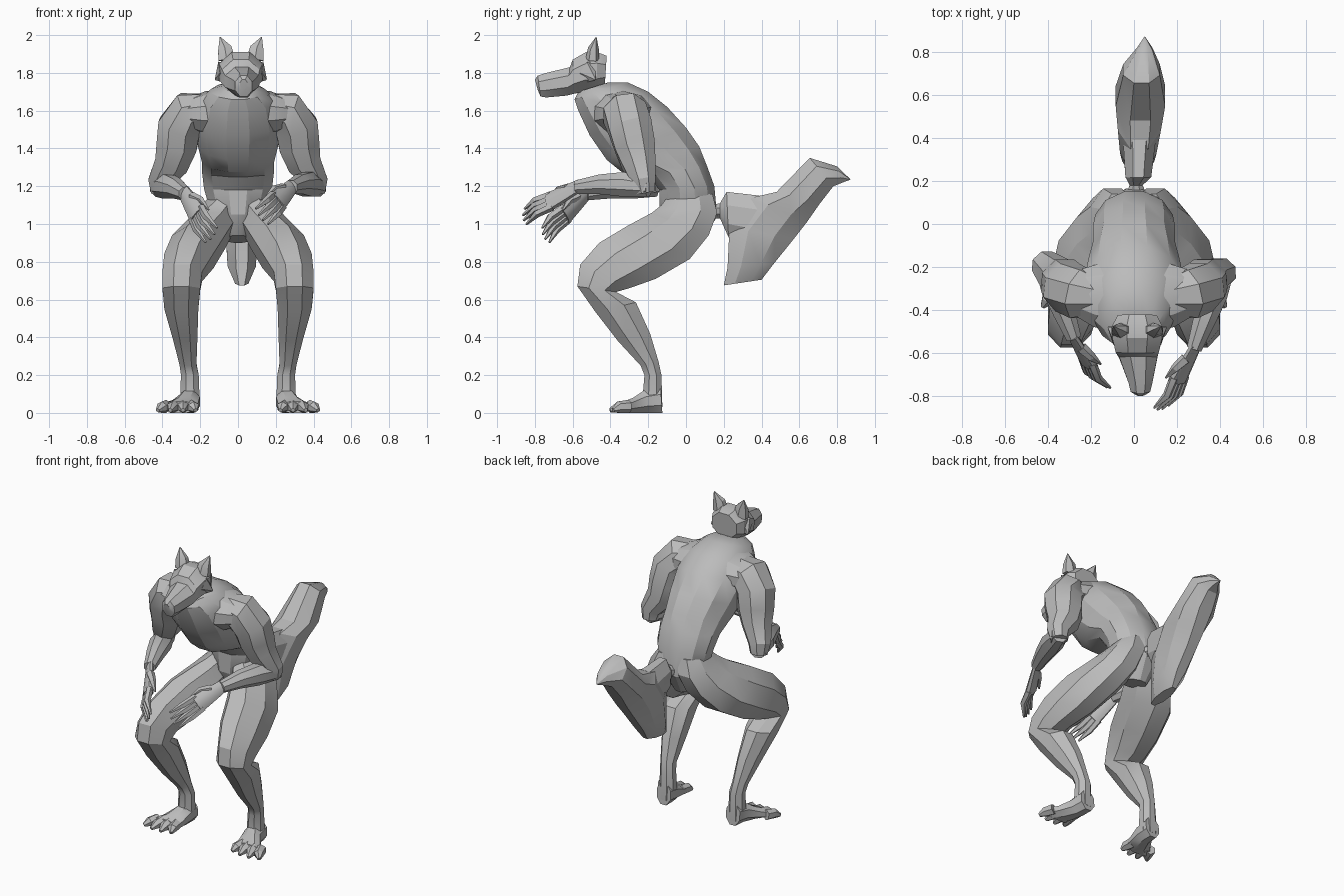
import bpy, bmesh, math
from mathutils import Vector

cube = bpy.data.objects.get("Cube")
if cube:
    bpy.data.objects.remove(cube)

grey = bpy.data.materials.new("plain grey")
grey.use_nodes = True
grey.diffuse_color = (0.5, 0.5, 0.5, 1)
grey.node_tree.nodes["Principled BSDF"].inputs["Base Color"].default_value = (0.5, 0.5, 0.5, 1)


def skin(name, rings):
    """Join a series of equal point rings into a closed low-poly shell."""
    bm = bmesh.new()
    loops = [[bm.verts.new(p) for p in ring] for ring in rings]
    for a, b in zip(loops, loops[1:]):
        for i in range(len(a)):
            j = (i + 1) % len(a)
            bm.faces.new((a[i], a[j], b[j], b[i]))
    bm.faces.new(loops[0])
    bm.faces.new(loops[-1])
    bmesh.ops.remove_doubles(bm, verts=bm.verts, dist=0.0005)
    bmesh.ops.recalc_face_normals(bm, faces=bm.faces)
    mesh = bpy.data.meshes.new(name)
    bm.to_mesh(mesh)
    bm.free()
    mesh.materials.append(grey)
    obj = bpy.data.objects.new(name, mesh)
    bpy.context.collection.objects.link(obj)
    bpy.ops.object.select_all(action="DESELECT")
    obj.select_set(True)
    bpy.context.view_layer.objects.active = obj
    bpy.ops.object.shade_smooth_by_angle(angle=math.radians(28))


def oval(center, across, depth, sides):
    """Ring whose flats touch the given half-extents."""
    grow = 1 / math.cos(math.pi / sides)
    angles = [math.tau * (i + 0.5) / sides for i in range(sides)]
    return [center + grow * (across * math.cos(a) + depth * math.sin(a)) for a in angles]


def profile_loft(name, rows, sides=8, flip=1):
    """Rows: x centre, half width, then y and z of the two outline points."""
    rings = []
    for x, w, y0, z0, y1, z1 in rows:
        p, q = Vector((x * flip, y0, z0)), Vector((x * flip, y1, z1))
        rings.append(oval((p + q) / 2, Vector((w, 0, 0)), (p - q) / 2, sides))
    skin(name, rings)


def tube(name, points, radii, across=(1, 0, 0), flat=1.0, sides=6):
    """Tapered tube along a path; flat squashes it at right angles to across."""
    points = [Vector(p) for p in points]
    rings = []
    for i, p in enumerate(points):
        ahead = points[min(i + 1, len(points) - 1)] - p
        behind = p - points[max(i - 1, 0)]
        t = (ahead.normalized() + behind.normalized()).normalized()
        u = Vector(across)
        u = (u - t * u.dot(t)).normalized()
        rings.append(oval(p, u * radii[i], t.cross(u) * radii[i] * flat, sides))
    skin(name, rings)


# Hunched torso, from crotch up to neck
profile_loft("torso", [
    (0, .07, -.08, .94, .08, .9),
    (0, .14, -.14, 1.05, .165, 1.04),
    (0, .18, -.14, 1.18, .15, 1.2),
    (0, .19, -.2, 1.25, .11, 1.31),
    (0, .19, -.34, 1.275, .07, 1.41),
    (0, .21, -.42, 1.34, 0, 1.51),
    (0, .23, -.51, 1.47, -.1, 1.62),
    (0, .2, -.57, 1.6, -.2, 1.7),
    (0, .14, -.59, 1.66, -.31, 1.75),
    (.01, .09, -.57, 1.7, -.41, 1.75)], sides=12)

# Shoulder yoke running across the upper back
tube("shoulder_yoke", [(x, -.35 + abs(x) * .12, 1.585) for x in (-.28, -.17, 0, .17, .28)],
     [.1, .15, .17, .15, .1], across=(0, 1, 0), flat=.75, sides=10)

# Head with a brow step and tapering muzzle
profile_loft("head", [
    (.015, .09, -.42, 1.89, -.43, 1.73),
    (.015, .115, -.47, 1.91, -.47, 1.71),
    (.015, .115, -.53, 1.91, -.54, 1.7),
    (.015, .1, -.6, 1.87, -.59, 1.69),
    (.02, .088, -.615, 1.83, -.63, 1.68),
    (.03, .055, -.74, 1.8, -.74, 1.67),
    (.03, .045, -.785, 1.785, -.77, 1.675),
    (.03, .02, -.8, 1.765, -.785, 1.71)])

for side, label in ((1, "left"), (-1, "right")):
    x = .015
    # Ears and cheek fur
    tube(label + "_ear", [(x + side * .075, -.495, 1.87), (x + side * .085, -.49, 1.93),
                          (x + side * .11, -.475, 1.99)], [.045, .036, .002], flat=.7)
    tube(label + "_cheek_fur", [(x + side * .08, -.52, 1.8), (x + side * .135, -.48, 1.765)],
         [.065, .004], across=(0, 0, 1), flat=.7)

# Legs, feet and toes
for side, label in ((1, "left"), (-1, "right")):
    profile_loft(label + "_leg", [
        (.07, .08, -.1, 1.14, .14, 1.16),
        (.1, .105, -.13, 1.1, .165, 1.06),
        (.14, .125, -.18, 1.06, .12, .94),
        (.21, .14, -.31, .99, .02, .815),
        (.26, .13, -.46, .9, -.16, .71),
        (.295, .105, -.56, .785, -.3, .66),
        (.3, .1, -.575, .67, -.37, .64),
        (.3, .09, -.48, .535, -.265, .585),
        (.28, .065, -.36, .38, -.19, .42),
        (.265, .045, -.24, .25, -.145, .27),
        (.255, .047, -.22, .2, -.13, .2),
        (.255, .052, -.23, .08, -.125, .03)], flip=side)
    profile_loft(label + "_foot", [
        (.255, .05, -.135, .14, -.125, 0),
        (.258, .056, -.22, .12, -.2, 0),
        (.285, .075, -.28, .08, -.28, 0),
        (.315, .1, -.33, .06, -.34, 0)], flip=side)
    for i in range(4):
        spread = i / 3
        base = .245 + .135 * spread
        tip = .225 + .2 * spread
        reach = -.385 - .02 * math.sin(math.pi * spread)
        tube(f"{label}_toe_{i + 1}", [
            (side * base, -.3, .035), (side * (base + tip) / 2, -.355, .03),
            (side * tip, reach, .014)], [.03, .027, .01])


def arm(label, side, elbow_y, wrist, tip):
    """Upper arm, forearm, palm and clawed fingers reaching towards tip."""
    wrist, tip = Vector(wrist), Vector(tip)
    elbow = Vector((side * .41, elbow_y, 1.195))
    shoulder = [(side * x, y, z) for x, y, z in
                ((.16, -.34, 1.61), (.25, -.325, 1.59), (.31, -.295, 1.51),
                 (.325, -.27, 1.41), (.35, -.25, 1.32))]
    tube(label + "_upper_arm", shoulder + [elbow + Vector((0, -.01, .03)), elbow - Vector((0, 0, .03))],
         [.08, .115, .115, .107, .09, .065, .05], across=(0, 1, 0), sides=8)
    lift = Vector((0, 0, .015))
    tube(label + "_forearm", [elbow + Vector((side * .01, .02, 0)), elbow.lerp(wrist, .3) + lift,
                              elbow.lerp(wrist, .65) + lift, wrist],
         [.05, .065, .052, .035], across=(0, 0, 1), sides=8)

    # Hand frame: thumb side points inwards and up
    along = (tip - wrist).normalized()
    palm = Vector((-.75 * side, 0, -.6))
    across = along.cross(palm).normalized() * side
    palm = (palm - along * palm.dot(along)).normalized()
    knuckles = wrist.lerp(tip, .5)
    tube(label + "_palm", [wrist - along * .02, wrist.lerp(tip, .25), knuckles],
         [.036, .048, .056], across=across, flat=.48, sides=8)
    for i in range(4):
        step = i - 1.5
        start = knuckles - along * .02 + across * step * .027
        end = tip + across * step * .035 - along * abs(step) * .015
        tube(f"{label}_finger_{i + 1}", [start, start.lerp(end, .5) - palm * .014, end + palm * .012],
             [.018, .016, .005], across=across, sides=5)
    root = wrist.lerp(tip, .15) - across * .025
    tube(label + "_thumb", [root, root + along * .06 - across * .03 + palm * .01,
                            root + along * .13 - across * .03 + palm * .03],
         [.022, .017, .004], across=across, sides=5)


arm("left", 1, -.215, (.28, -.58, 1.195), (.125, -.875, 1.035))
arm("right", -1, -.18, (-.28, -.53, 1.16), (-.14, -.765, .93))

# Bushy tail: narrow root, then a big brush that sweeps up to a point
profile_loft("tail_root", [
    (.01, .05, .13, 1.1, .14, 1.03),
    (.01, .03, .18, 1.11, .18, 1.03),
    (.02, .06, .215, 1.17, .225, .93),
    (.025, .075, .39, 1.15, .35, .9)])
profile_loft("tail_brush", [
    (.02, .035, .2, .675, .4, .705),
    (.02, .075, .22, .77, .465, .79),
    (.02, .085, .23, .98, .57, .92),
    (.025, .1, .35, 1.14, .64, 1.01),
    (.03, .115, .48, 1.17, .71, 1.11),
    (.035, .085, .655, 1.35, .78, 1.2),
    (.05, .035, .8, 1.305, .83, 1.22),
    (.05, .002, .87, 1.237, .871, 1.235)])
